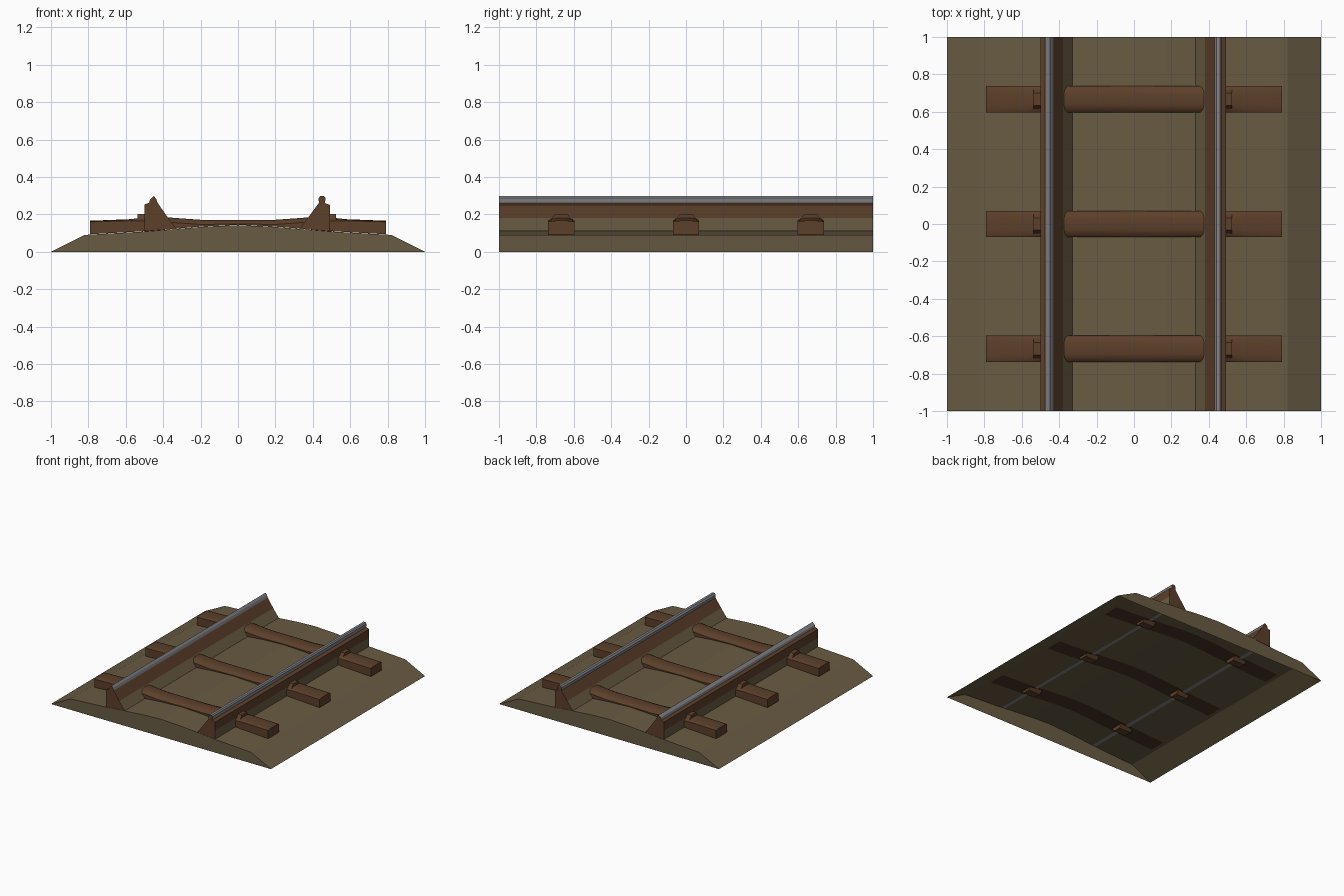
import bpy, bmesh, math

if "Cube" in bpy.data.objects:
    bpy.data.objects.remove(bpy.data.objects["Cube"])

def material(name, rgb):
    m = bpy.data.materials.new(name)
    m.diffuse_color = (*rgb, 1)
    m.use_nodes = True
    m.node_tree.nodes["Principled BSDF"].inputs["Base Color"].default_value = m.diffuse_color
    return m

EARTH, RUST, STEEL, DARK = 0, 1, 2, 3
MATS = [material("earth_ballast", (0.14, 0.105, 0.055)),
        material("rusty_brown", (0.108, 0.05, 0.023)),
        material("worn_steel", (0.23, 0.23, 0.245)),
        material("dark_timber", (0.06, 0.033, 0.018))]
SLEEPER_Y = (-0.667, 0.0, 0.667)

def finish(name, bm, smooth=False, recalc=True):
    if recalc:
        bmesh.ops.recalc_face_normals(bm, faces=bm.faces)
    me = bpy.data.meshes.new(name)
    bm.to_mesh(me)
    bm.free()
    ob = bpy.data.objects.new(name, me)
    bpy.context.collection.objects.link(ob)
    for m in MATS:
        me.materials.append(m)
    if smooth:
        bpy.ops.object.select_all(action='DESELECT')
        ob.select_set(True)
        bpy.context.view_layer.objects.active = ob
        bpy.ops.object.shade_smooth_by_angle(angle=math.radians(40))
    return ob

BED = [(0, 0.142), (0.17, 0.135), (0.33, 0.122), (0.5, 0.108), (0.82, 0.09), (1, 0)]

def bed_z(x):
    x = abs(x)
    for (x0, z0), (x1, z1) in zip(BED, BED[1:]):
        if x <= x1:
            return z0 + (z1 - z0) * (x - x0) / (x1 - x0)
    return 0.0

# Ballast bed: an arched shell, open underneath, with closed ends
half = [0.17, 0.33, 0.43, 0.46, 0.5, 0.79, 0.82, 1.0]
xs = [-x for x in reversed(half)] + [0.0] + half
ys = [-1.0] + [c + d for c in SLEEPER_Y for d in (-0.07, 0.07)] + [1.0]
bm = bmesh.new()
rows = [[bm.verts.new((x, y, bed_z(x))) for x in xs] for y in ys]
for a, b in zip(rows, rows[1:]):
    for i in range(len(xs) - 1):
        f = bm.faces.new((a[i], a[i + 1], b[i + 1], b[i]))
        c = f.calc_center_median()
        if 0.43 < abs(c.x) < 0.46:
            f.material_index = STEEL          # rail foot seen from below
        elif abs(c.x) < 0.79 and any(abs(c.y - s) < 0.05 for s in SLEEPER_Y):
            f.material_index = DARK           # sleeper bed seen from below
bm.faces.new(rows[0])
bm.faces.new(list(reversed(rows[-1])))
finish("ballast_bed", bm, recalc=False)

# Rails: a profile swept along y, coloured by height
def rail(name, profile):
    bm = bmesh.new()
    a = [bm.verts.new((x, -1, z)) for x, z in profile]
    b = [bm.verts.new((x, 1, z)) for x, z in profile]
    n = len(profile)
    for i in range(n):
        j = (i + 1) % n
        f = bm.faces.new((a[i], a[j], b[j], b[i]))
        z = f.calc_center_median().z
        f.material_index = STEEL if z > 0.262 else RUST if z > 0.18 else EARTH
    for ring in (a, b):
        bm.faces.new(ring).material_index = RUST
    finish(name, bm)

rail("left_rail", [(-0.50, 0.11), (-0.50, 0.181), (-0.50, 0.253), (-0.475, 0.262),
                   (-0.47, 0.28), (-0.45, 0.298), (-0.437, 0.282), (-0.43, 0.262),
                   (-0.38, 0.19), (-0.33, 0.123)])
rail("right_rail", [(0.492, 0.11), (0.492, 0.181), (0.492, 0.25), (0.465, 0.26),
                    (0.468, 0.288), (0.46, 0.298), (0.44, 0.298), (0.43, 0.285),
                    (0.433, 0.262), (0.38, 0.19), (0.33, 0.123)])

# Sleepers: lofted timbers, rounder between the rails, resting on the bed
STATIONS = [(0, 0.169, 0.02), (0.2, 0.171, 0.025), (0.38, 0.184, 0.025), (0.49, 0.184, 0.02),
            (0.58, 0.174, 0.008), (0.79, 0.166, 0.006)]
SECTIONS = [(-x, t, r) for x, t, r in reversed(STATIONS)] + STATIONS[1:]

def sleeper(name, y0):
    bm = bmesh.new()
    rings = []
    for x, t, r in SECTIONS:
        b = bed_z(x) + 0.002
        r = min(r, (t - b) * 0.8)
        pts = [(-0.07, b), (-0.07, t - r), (-0.055, t - 0.35 * r), (-0.03, t), (0.03, t),
               (0.055, t - 0.35 * r), (0.07, t - r), (0.07, b)]
        rings.append([bm.verts.new((x, y0 + y, z)) for y, z in pts])
    for p, q in zip(rings, rings[1:]):
        for i in range(7):
            bm.faces.new((p[i], p[i + 1], q[i + 1], q[i]))
    bm.faces.new(rings[0])
    bm.faces.new(rings[-1])
    for f in bm.faces:
        f.material_index = RUST
    finish(name, bm, smooth=True)

# Tapered block used for rail chairs and their undersides
def block(name, x0, x1, y, hb, ht, z0, z1):
    bm = bmesh.new()
    bmesh.ops.create_cube(bm, size=1)
    for v in bm.verts:
        top = v.co.z > 0
        v.co = (x1 if v.co.x > 0 else x0,
                y + math.copysign(ht if top else hb, v.co.y), z1 if top else z0)
    for f in bm.faces:
        f.material_index = RUST
    finish(name, bm)

for i, y in enumerate(SLEEPER_Y):
    sleeper(f"sleeper_{i}", y)
    for side, s in (("left", -1), ("right", 1)):
        xa, xb = sorted((s * 0.47, s * (0.538 if s < 0 else 0.525)))
        block(f"{side}_chair_{i}", xa, xb, y, 0.06, 0.033, 0.165, 0.203)
        xa, xb = sorted((s * 0.39, s * 0.50))
        block(f"{side}_chair_base_{i}", xa, xb, y, 0.03, 0.055, 0.088, 0.118)
